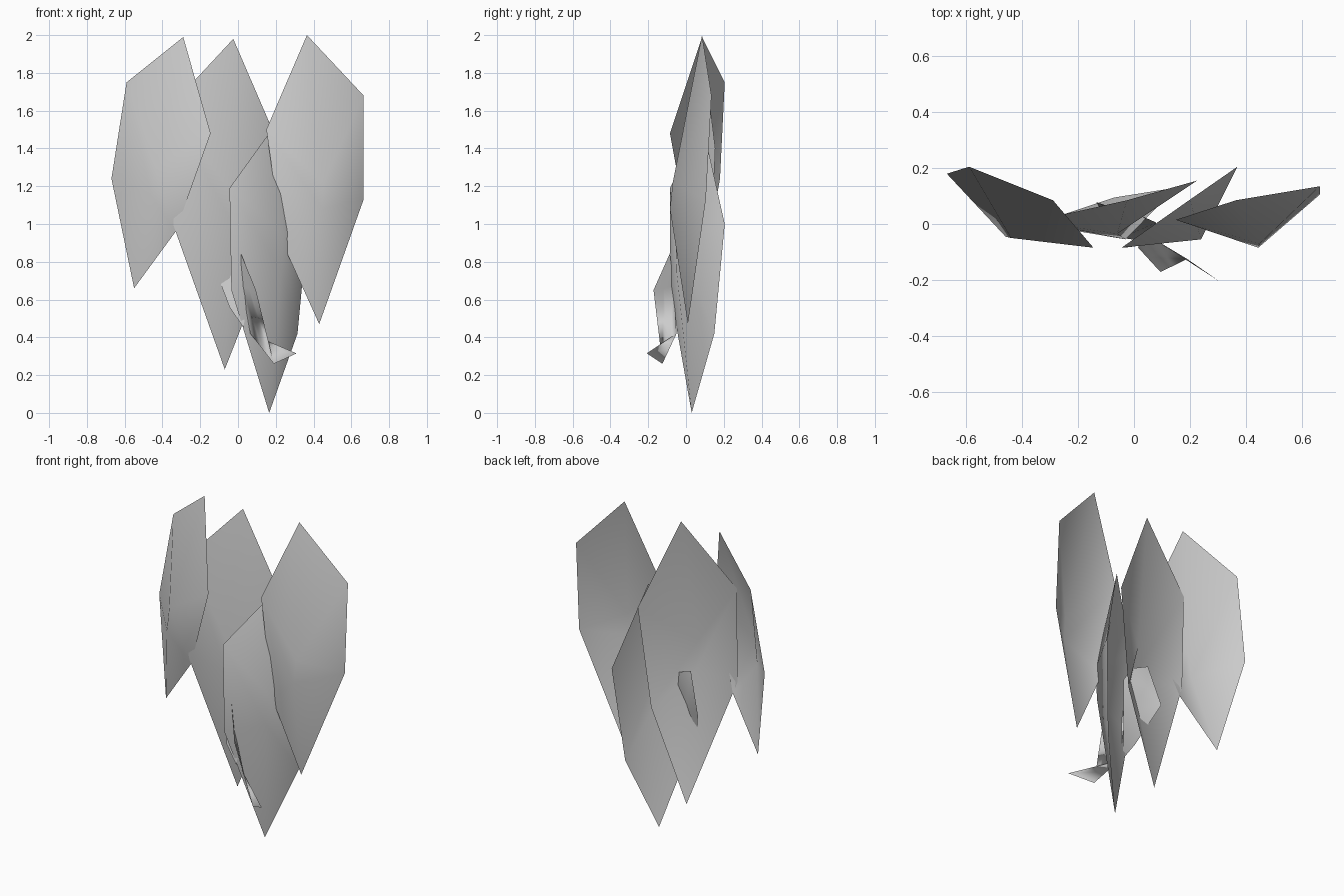
import bpy
import bmesh

if "Cube" in bpy.data.objects:
    bpy.data.objects.remove(bpy.data.objects["Cube"], do_unlink=True)


def make_material(name, value):
    """Plain flat grey."""
    material = bpy.data.materials.new(name)
    material.use_nodes = True
    colour = (value, value, value, 1)
    material.diffuse_color = colour
    shader = material.node_tree.nodes["Principled BSDF"]
    shader.inputs["Base Color"].default_value = colour
    return material


leaf_grey = make_material("leaf_grey", 0.6)


def average(points):
    """Middle of several points, used when a leaf has no raised ridge."""
    return tuple(sum(axis) / len(points) for axis in zip(*points))


def make_leaf(name, tip, base, left_edge, right_edge, ridge=None):
    """Cupped sheet: a tip, a base, and an upper and a lower row of three points."""
    upper_left, lower_left = left_edge
    upper_right, lower_right = right_edge
    if ridge is None:
        ridge = (average((upper_left, upper_right)), average((lower_left, lower_right)))
    upper_ridge, lower_ridge = ridge

    mesh = bpy.data.meshes.new(name)
    bm = bmesh.new()
    tip_vert, base_vert = bm.verts.new(tip), bm.verts.new(base)
    upper = [bm.verts.new(p) for p in (upper_left, upper_ridge, upper_right)]
    lower = [bm.verts.new(p) for p in (lower_left, lower_ridge, lower_right)]

    # Each half of the leaf: tip triangle, middle quad, base triangle
    for side in range(len(upper) - 1):
        a, b = upper[side], upper[side + 1]
        c, d = lower[side], lower[side + 1]
        bm.faces.new((tip_vert, a, b))
        bm.faces.new((a, c, d, b))
        bm.faces.new((c, base_vert, d))
    for face in bm.faces:
        face.smooth = True
    bm.to_mesh(mesh)
    bm.free()

    mesh.materials.append(leaf_grey)
    leaf = bpy.data.objects.new(name, mesh)
    bpy.context.collection.objects.link(leaf)
    return leaf


# Three tall leaves across the back
make_leaf(
    "right_tall_leaf",
    tip=(-.29, .085, 1.99),
    base=(-.55, .075, .66),
    left_edge=((-.59, .205, 1.75), (-.67, .18, 1.24)),
    right_edge=((-.145, -.085, 1.48), (-.33, .01, .96)),
    ridge=((-.44, -.05, 1.3), (-.46, -.045, 1.15)),
)
make_leaf(
    "middle_tall_leaf",
    tip=(-.025, .085, 1.98),
    base=(-.07, .095, .23),
    left_edge=((-.36, .01, 1.62), (-.355, 0, 1.03)),
    right_edge=((.225, .155, 1.4), (.15, .13, .79)),
    ridge=((-.06, -.035, 1.2), (-.03, -.055, 1)),
)
make_leaf(
    "left_tall_leaf",
    tip=(.365, .085, 2),
    base=(.43, .01, .47),
    left_edge=((.15, .015, 1.5), (.235, 0, .9)),
    right_edge=((.665, .135, 1.68), (.665, .105, 1.13)),
    ridge=((.45, -.07, 1.22), (.445, -.085, 1.08)),
)

# Lower leaf that reaches the ground
make_leaf(
    "front_leaf",
    tip=(.2, .087, 1.53),
    base=(.165, .03, 0),
    left_edge=((-.045, -.085, 1.19), (-.035, -.085, .65)),
    right_edge=((.37, .205, 1), (.315, .15, .42)),
    ridge=((.24, -.055, .95), (.23, -.05, .75)),
)

# Small leaves at the heart of the cluster
make_leaf(
    "small_front_leaf",
    tip=(.015, -.085, .845),
    base=(.31, -.208, .315),
    left_edge=((.02, -.065, .67), (.065, -.05, .42)),
    right_edge=((.095, -.172, .65), (.19, -.125, .26)),
)
make_leaf(
    "small_inner_leaf",
    tip=(-.065, .045, 1.04),
    base=(.03, -.06, .45),
    left_edge=((-.136, .078, .8), (-.045, -.05, .56)),
    right_edge=((.035, .025, 1), (.08, .005, .92)),
)
